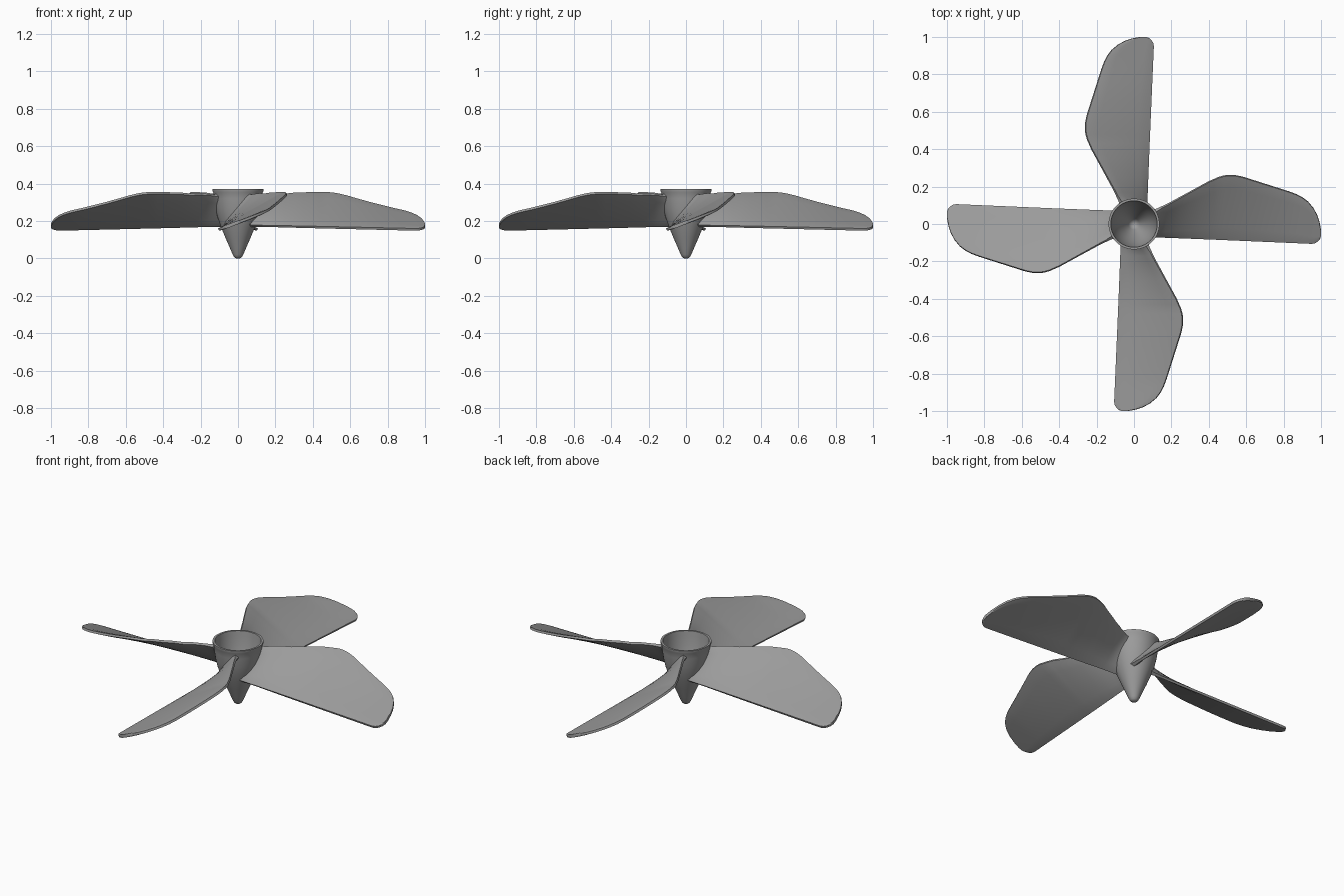
import bpy, bmesh, math
from mathutils import Matrix, Vector

if "Cube" in bpy.data.objects:
    bpy.data.objects.remove(bpy.data.objects["Cube"])

OUTER = [(0, 0), (.012, .001), (.021, .007), (.028, .02), (.042, .053), (.067, .11),
         (.092, .17), (.109, .22), (.121, .27), (.128, .32), (.132, .352), (.136, .36), (.136, .37)]
INNER = [(.124, .37), (.121, .345), (.114, .29), (.101, .235), (.083, .18), (.057, .12), (.03, .065), (0, .02)]

# dark grey metal
metal = bpy.data.materials.new("dark_grey")
metal.diffuse_color = (.33, .33, .33, 1)
metal.use_nodes = True
metal.node_tree.nodes["Principled BSDF"].inputs["Base Color"].default_value = metal.diffuse_color


def lerp(table, x):
    for (a, u), (b, v) in zip(table, table[1:]):
        if x <= b:
            return u + (v - u) * max(0, (x - a) / (b - a))
    return table[-1][1]


def finish(name, bm, angle):
    bmesh.ops.recalc_face_normals(bm, faces=bm.faces)
    me = bpy.data.meshes.new(name)
    bm.to_mesh(me)
    bm.free()
    me.materials.append(metal)
    ob = bpy.data.objects.new(name, me)
    bpy.context.collection.objects.link(ob)
    bpy.ops.object.select_all(action='DESELECT')
    ob.select_set(True)
    bpy.context.view_layer.objects.active = ob
    bpy.ops.object.shade_smooth_by_angle(angle=math.radians(angle))


# hollow pointed hub, lathed from its profile
bm = bmesh.new()
vs = [bm.verts.new((r, 0, z)) for r, z in OUTER + INNER]
es = [bm.edges.new(p) for p in zip(vs, vs[1:])]
bmesh.ops.spin(bm, geom=vs + es, axis=(0, 0, 1), cent=(0, 0, 0), steps=64, angle=2 * math.pi)
bmesh.ops.remove_doubles(bm, verts=bm.verts, dist=.0003)
finish("hub", bm, 35)

# blade outline (wide edge, straight edge), pitch slope and half thickness along the span
HIGH = [(.1, .068), (.13, .078), (.40, .226), (.45, .248), (.48, .257), (.51, .260), (.54, .259), (.58, .251),
        (.83, .172), (.87, .157), (.90, .141), (.93, .119), (.96, .083), (.98, .045), (.993, .005), (1, -.035)]
LOW = [(.1, -.066), (.95, -.104), (.97, -.1), (.985, -.09), (.995, -.077), (1, -.06)]
SLOPE = [(.1, 1.22), (.17, 1.0), (.25, .79), (.35, .65), (.45, .555), (.53, .52), (.7, .45), (.85, .39), (1, .37)]
HALF = [(.1, .016), (.12, .012), (.15, .009), (1, .009)]
STATIONS = [.1, .108, .12, .135, .15, .17, .21, .25, .3, .35, .40, .43, .45, .48, .51, .54, .58, .65, .7, .76,
            .83, .87, .90, .93, .95, .96, .97, .98, .985, .99, .993, .995, .998, 1]
N = 10
HUB_R = sorted((z, r) for r, z in OUTER)


def section(x):
    """Closed cross-section of the blade: upper skin, then lower skin back."""
    y0, y1, k, h = (lerp(t, x) for t in (LOW, HIGH, SLOPE, HALF))
    z0 = .174 - .021 * (x - .1) / .9
    base = -.0615 - .0447 * x
    nrm = Vector((0, -k, 1)).normalized()
    pts = []
    for side in (1, -1):
        for i in range(N + 1):
            s = i / N if side == 1 else 1 - i / N
            y = y0 + (y1 - y0) * s
            edge = .7 if s in (0, 1) else 1
            p = Vector((x, y, z0 + (y - base) * k)) + nrm * h * edge * side
            # root rows follow the hub wall
            if x < .17:
                wall = math.sqrt(max(.0004, (lerp(HUB_R, p.z) - .005) ** 2 - p.y ** 2))
                p.x = wall + (.17 - wall) * (x - .1) / .07
            pts.append(p)
    return pts


def make_blade(name, turn):
    bm = bmesh.new()
    rows = [[bm.verts.new(p) for p in section(x)] for x in STATIONS]
    M = 2 * (N + 1)
    for a, b in zip(rows, rows[1:]):
        for j in range(M):
            bm.faces.new((a[j], a[(j + 1) % M], b[(j + 1) % M], b[j]))
    for row in (rows[0], rows[-1]):
        for j in range(N):
            bm.faces.new((row[j], row[j + 1], row[M - 2 - j], row[M - 1 - j]))
    bm.transform(Matrix.Rotation(turn, 4, 'Z'))
    finish(name, bm, 40)


# four blades around the hub
for i in range(4):
    make_blade(f"blade_{i + 1}", i * math.pi / 2)
